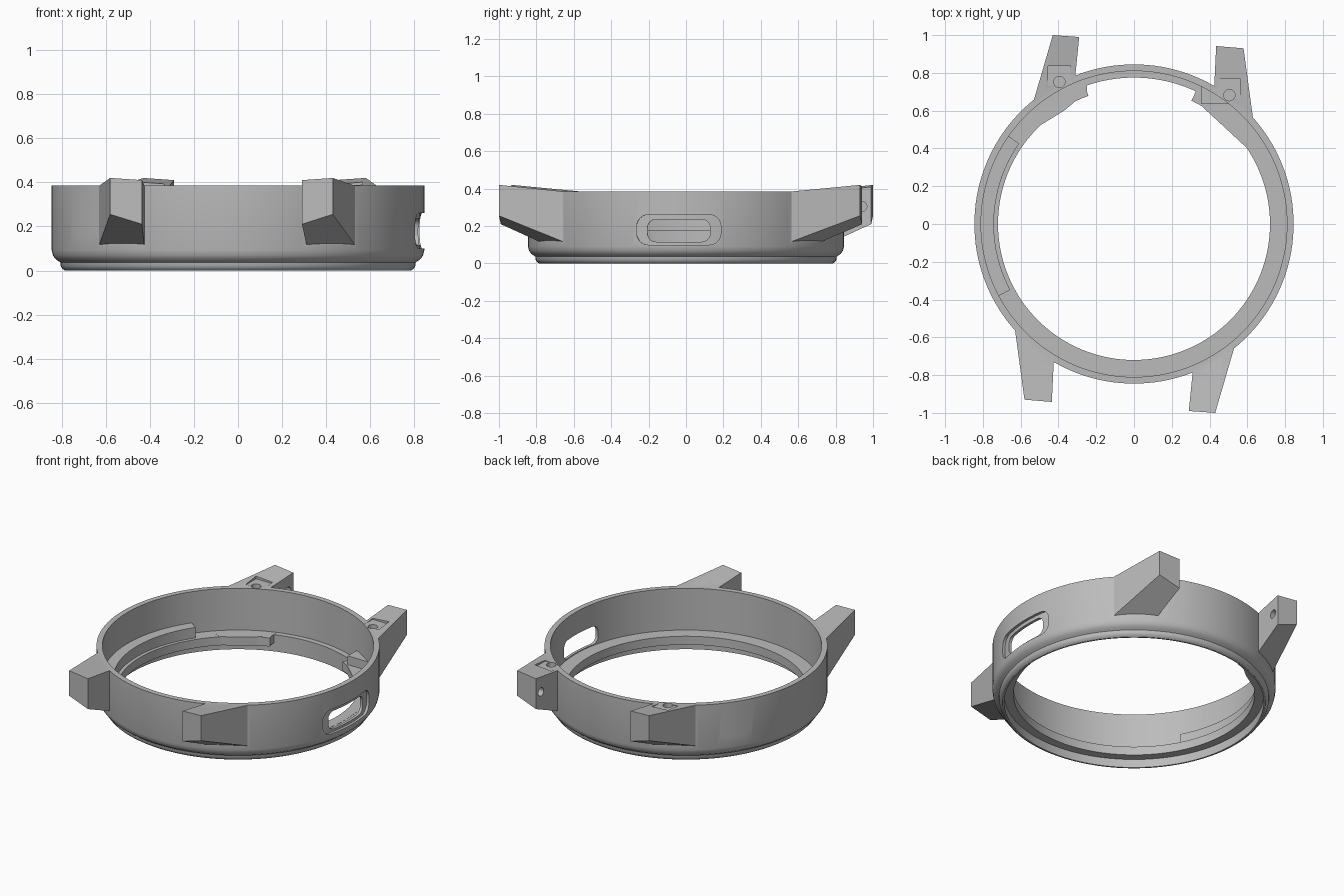
import bpy, bmesh
from math import sin, cos, pi, radians
from mathutils import Matrix, Vector

cube = bpy.data.objects.get("Cube")
if cube:
    bpy.data.objects.remove(cube, do_unlink=True)

metal = bpy.data.materials.new("grey_metal")
GREY = (0.5, 0.5, 0.5, 1)
metal.use_nodes = True
metal.diffuse_color = GREY
for node in metal.node_tree.nodes:
    if node.type == 'BSDF_PRINCIPLED':
        node.inputs["Base Color"].default_value = GREY


def finish(name, bm):
    bmesh.ops.recalc_face_normals(bm, faces=bm.faces)
    mesh = bpy.data.meshes.new(name)
    bm.to_mesh(mesh)
    bm.free()
    mesh.materials.append(metal)
    ob = bpy.data.objects.new(name, mesh)
    bpy.context.collection.objects.link(ob)
    return ob


def revolve(name, profile, start=0, end=360, steps=144):
    """Sweep a closed (radius, z) profile round the z axis."""
    bm = bmesh.new()
    full = end - start >= 360
    rows = []
    for i in range(steps if full else steps + 1):
        a = radians(start + (end - start) * i / steps)
        rows.append([bm.verts.new((r * cos(a), r * sin(a), z)) for r, z in profile])
    n = len(profile)
    for i in range(steps):
        a, b = rows[i], rows[(i + 1) % len(rows)]
        for j in range(n):
            k = (j + 1) % n
            bm.faces.new((a[j], b[j], b[k], a[k]))
    if not full:
        bm.faces.new(rows[0])
        bm.faces.new(rows[-1])
    return finish(name, bm)


def prism(name, points, low, high, matrix=Matrix()):
    """Extrude a flat outline along local z, then place it."""
    bm = bmesh.new()
    face = bm.faces.new([bm.verts.new((x, y, low)) for x, y in points])
    out = bmesh.ops.extrude_face_region(bm, geom=[face])
    moved = [v for v in out["geom"] if isinstance(v, bmesh.types.BMVert)]
    bmesh.ops.translate(bm, verts=moved, vec=(0, 0, high - low))
    bm.transform(matrix)
    return finish(name, bm)


def circle(r, cx=0, cy=0, n=24):
    return [(cx + r * cos(2 * pi * i / n), cy + r * sin(2 * pi * i / n)) for i in range(n)]


def rounded(w, h, r, n=6):
    pts = []
    for q, (sx, sy) in enumerate(((1, 1), (-1, 1), (-1, -1), (1, -1))):
        for i in range(n + 1):
            a = pi / 2 * (q + i / n)
            pts.append((sx * (w / 2 - r) + r * cos(a), sy * (h / 2 - r) + r * sin(a)))
    return pts


def radial(angle, z):
    """Local x runs round the ring, local y is up, local z points outward."""
    a = radians(angle)
    m = Matrix(((-sin(a), 0, cos(a)), (cos(a), 0, sin(a)), (0, 1, 0))).to_4x4()
    return Matrix.Translation((0, 0, z)) @ m


def combine(ob, other, operation):
    mod = ob.modifiers.new("bool", 'BOOLEAN')
    mod.operation, mod.solver, mod.object = operation, 'EXACT', other
    bpy.context.view_layer.objects.active = ob
    bpy.ops.object.modifier_apply(modifier=mod.name)
    bpy.data.objects.remove(other, do_unlink=True)


# Ring-shaped case wall with rounded lower lip
case = revolve("case_ring", [
    (.775, 0), (.785, 0), (.797, .008), (.804, .02), (.806, .036), (.815, .043),
    (.828, .052), (.839, .068), (.845, .092), (.845, .385), (.81, .385),
    (.81, .11), (.775, .11)])

# Strap lugs: tip and root corners, each used again half a turn round
LUGS = {  # outer tip, inner tip, outer root, inner root
    "left": ((-.43, 1.0), (-.29, .99), (-.535, .64), (-.312, .77)),
    "right": ((.58, .93), (.435, .942), (.632, .545), (.424, .71)),
}
HEIGHTS = ((.255, .42), (.21, .41), (.11, .383), (.11, .383))
cutters = []
for side, corners in LUGS.items():
    sign = 1 if side == "left" else -1
    tip_out, tip_in, root_out, root_in = [Vector(c) for c in corners]
    for turn in (0, pi):
        spin = Matrix.Rotation(turn, 4, 'Z')
        bm = bmesh.new()
        for (x, y), zs in zip(corners, HEIGHTS):
            for z in zs:
                bm.verts.new((x, y, z))
        bmesh.ops.convex_hull(bm, input=bm.verts)
        bmesh.ops.dissolve_limit(bm, angle_limit=radians(2), verts=bm.verts, edges=bm.edges)
        bm.transform(spin)
        combine(case, finish("lug", bm), 'UNION')

        # Shallow pad recess, screw hole and strap pin hole
        cx, cy = (-.395, .752) if side == "left" else (.505, .682)
        pad = [(cx - .06, cy - .02), (cx + .06, cy - .02),
               (cx + .06, cy + .085), (cx - .06, cy + .085)]
        cutters.append(prism("pad_cut", pad, .384, .5, spin))
        cutters.append(prism("screw_cut", circle(.03, cx, cy), .27, .5, spin))
        pin = Matrix.Translation((tip_in.x, tip_in.y - .05, .305)) @ Matrix.Rotation(pi / 2, 4, 'Y')
        cutters.append(prism("pin_cut", circle(.027), -.07, .07, spin @ pin))

# Side windows
for angle in (146, 214):
    cutters.append(prism("window_cut", rounded(.2, .16, .055), .7, 1, radial(angle, .24)))

# Button slot with a shallow curved surround
surround = prism("surround_cut", rounded(.45, .16, .06), .7, 1, radial(-2.7, .18))
combine(surround, prism("core", circle(.828, n=144), -.1, .6), 'DIFFERENCE')
cutters.append(surround)
cutters.append(prism("slot_cut", rounded(.335, .12, .045), .7, 1, radial(-2.7, .176)))
for cutter in cutters:
    combine(case, cutter, 'DIFFERENCE')

# Inner ledge, open at the back, and the raised step on the right side
ledge = revolve("inner_ledge", [(.72, .055), (.79, .055), (.79, .111), (.72, .111)], 109.6, 425, 128)
step = revolve("raised_step", [(.742, .1), (.815, .1), (.815, .18), (.742, .18)], 145, 208, 32)

# Thickened ledge corners beside the back lugs
left_block = prism("left_ledge_block", [
    (-.25, .745), (-.25, .70), (-.37, .60), (-.50, .52), (-.56, .55), (-.41, .67)], .056, .112)
right_block = prism("right_ledge_block", [
    (.33, .72), (.33, .65), (.46, .53), (.60, .40), (.68, .40), (.52, .595)], .056, .112)
wedge = prism("ledge_wedge", [(.355, .735), (.355, .635), (.52, .635)], .1, .17)

for ob in (case, ledge, step, left_block, right_block, wedge):
    bpy.ops.object.select_all(action='DESELECT')
    ob.select_set(True)
    bpy.context.view_layer.objects.active = ob
    bpy.ops.object.shade_smooth_by_angle(angle=radians(30))
